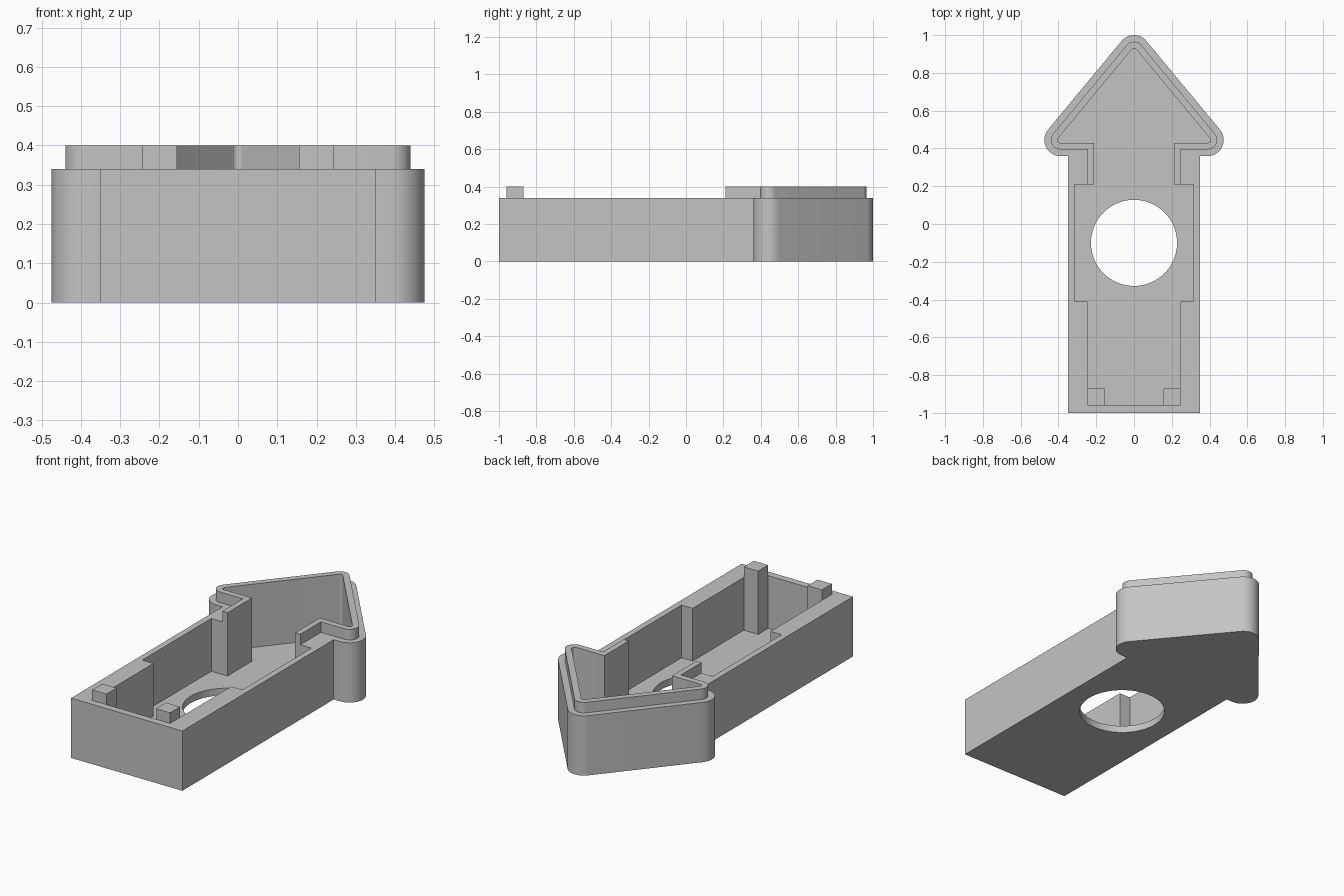
import bpy
import bmesh
from math import sin, cos, pi, radians, atan2

if "Cube" in bpy.data.objects:
    bpy.data.objects.remove(bpy.data.objects["Cube"], do_unlink=True)

# Main dimensions
FLOOR, RIM, TOP = 0.04, 0.34, 0.40
BARB = (0.39, 0.445)      # centre of the rounded side corner of the arrow head
TIP = (0.0, 0.915)        # centre of the rounded tip

grey = bpy.data.materials.new("plain_grey")
grey.use_nodes = True
colour = (0.55, 0.55, 0.55, 1)
grey.diffuse_color = colour
grey.node_tree.nodes["Principled BSDF"].inputs["Base Color"].default_value = colour


def arc(centre, radius, start, end, steps=12):
    angles = [start + (end - start) * i / steps for i in range(steps + 1)]
    return [(centre[0] + radius * cos(a), centre[1] + radius * sin(a)) for a in angles]


def mirrored(half):
    """Close a right-hand half outline with its mirror image."""
    return half + [(-x, y) for x, y in reversed(half) if abs(x) > 1e-5]


def half_head(radius):
    """Right half of the rounded arrow head, from its base up to the tip."""
    slant = atan2(BARB[0] - TIP[0], TIP[1] - BARB[1])
    return arc(BARB, radius, -pi / 2, slant) + arc(TIP, radius, slant, pi / 2)


def prism(name, outline, bottom, top):
    bm = bmesh.new()
    face = bm.faces.new([bm.verts.new((x, y, bottom)) for x, y in outline])
    moved = bmesh.ops.extrude_face_region(bm, geom=[face])["geom"]
    bmesh.ops.translate(bm, vec=(0, 0, top - bottom),
                        verts=[v for v in moved if isinstance(v, bmesh.types.BMVert)])
    bmesh.ops.recalc_face_normals(bm, faces=bm.faces)
    mesh = bpy.data.meshes.new(name)
    bm.to_mesh(mesh)
    bm.free()
    mesh.materials.append(grey)
    obj = bpy.data.objects.new(name, mesh)
    bpy.context.collection.objects.link(obj)
    return obj


def activate(obj):
    bpy.ops.object.select_all(action="DESELECT")
    obj.select_set(True)
    bpy.context.view_layer.objects.active = obj


def cut(obj, cutter):
    cutter.hide_render = True
    mod = obj.modifiers.new("cut", "BOOLEAN")
    mod.operation, mod.solver, mod.object = "DIFFERENCE", "EXACT", cutter
    activate(obj)
    bpy.ops.object.modifier_apply(modifier=mod.name)
    bpy.data.objects.remove(cutter, do_unlink=True)


# Arrow-shaped tray: solid outline, then the stepped cavity and the round floor hole
tray = prism("tray", mirrored([(0.35, -1), (0.35, 0.36)] + half_head(0.085)), 0, RIM)
cavity = [(0.245, -0.96), (0.245, -0.41), (0.315, -0.41), (0.315, 0.21),
          (0.213, 0.21), (0.213, 0.43)] + half_head(0.015)
cut(tray, prism("cavity_cutter", mirrored(cavity), FLOOR, TOP + 0.1))
hole = arc((0, -0.1), 0.228, 0, 2 * pi, 72)[:-1]
cut(tray, prism("hole_cutter", hole, -0.1, FLOOR + 0.1))

# Raised locating lip around the head and neck, open toward the body
outer = mirrored([(0.245, 0.21), (0.245, 0.395)] + half_head(0.05))
inner = mirrored([(0.213, 0.21), (0.213, 0.43)] + half_head(0.015))
lip = prism("locating_lip", outer + inner[::-1], RIM, TOP)

# Square posts in the two front corners of the cavity
for side, name in ((1, "left_post"), (-1, "right_post")):
    a, b = sorted((side * 0.155, side * 0.245))
    prism(name, [(a, -0.96), (b, -0.96), (b, -0.87), (a, -0.87)], FLOOR, TOP)

# Smooth rounded corners, crisp edges elsewhere
for obj in (tray, lip):
    activate(obj)
    bpy.ops.object.shade_smooth_by_angle(angle=radians(30))
